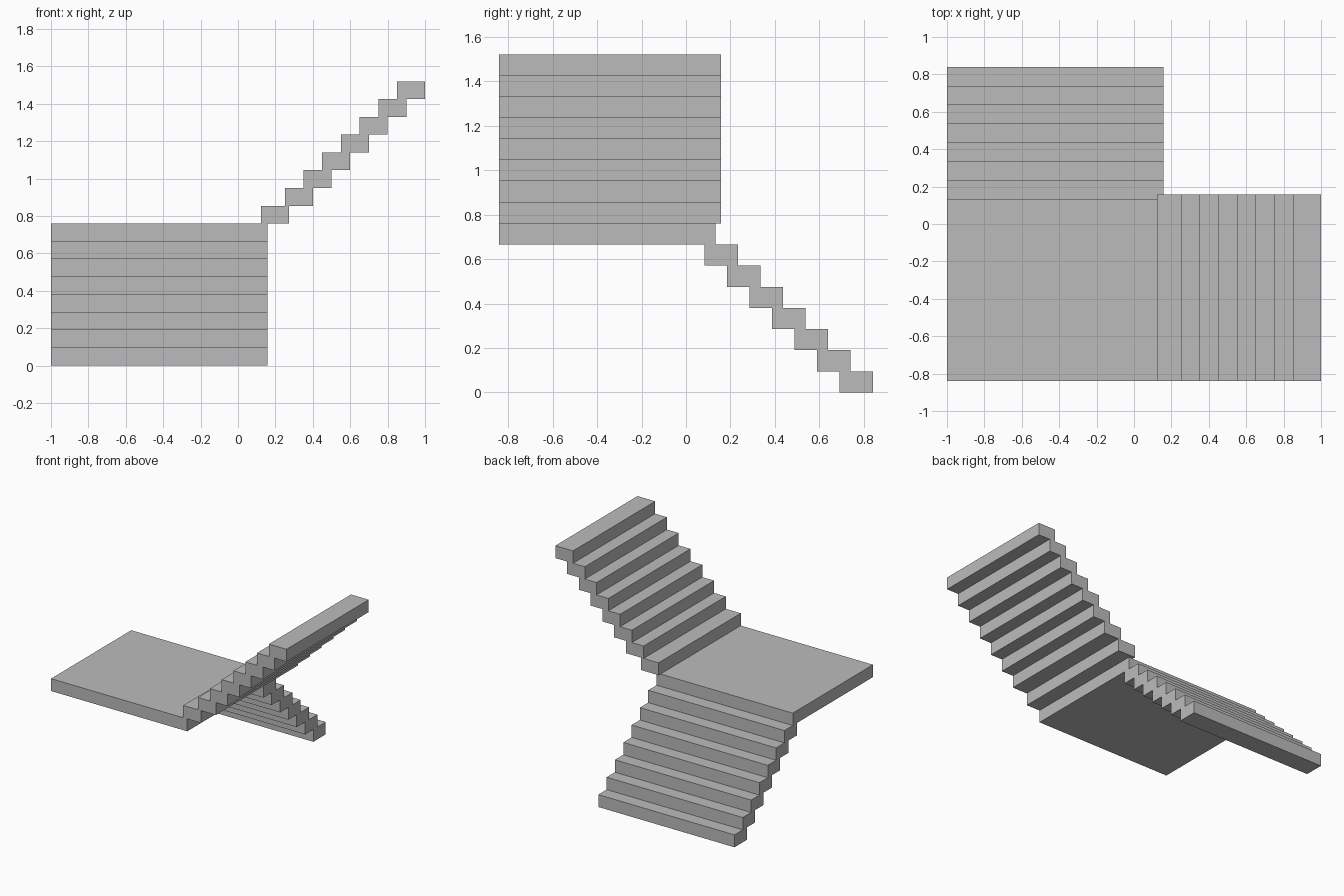
import bpy
import bmesh
from mathutils import Vector

cube = bpy.data.objects.get("Cube")
if cube:
    bpy.data.objects.remove(cube, do_unlink=True)

RISE = 1.52 / 16      # height of one step
TREAD = 0.15          # depth of one step
LEFT, RIGHT = -1.0, 0.157
FRONT, BACK = -0.84, 0.84
LANDING_Z = 7 * RISE

concrete = bpy.data.materials.new("concrete_grey")
concrete.use_nodes = True
colour = (0.5, 0.5, 0.5, 1)
concrete.diffuse_color = colour
concrete.node_tree.nodes["Principled BSDF"].inputs["Base Color"].default_value = colour


def extrude_outline(name, points, offset):
    """Make a solid by sweeping a closed outline along an offset."""
    bm = bmesh.new()
    face = bm.faces.new([bm.verts.new(p) for p in points])
    result = bmesh.ops.extrude_face_region(bm, geom=[face], use_keep_orig=True)
    moved = [v for v in result["geom"] if isinstance(v, bmesh.types.BMVert)]
    bmesh.ops.translate(bm, verts=moved, vec=Vector(offset))
    bmesh.ops.recalc_face_normals(bm, faces=bm.faces[:])
    mesh = bpy.data.meshes.new(name)
    bm.to_mesh(mesh)
    bm.free()
    mesh.materials.append(concrete)
    obj = bpy.data.objects.new(name, mesh)
    bpy.context.collection.objects.link(obj)
    return obj


def stair_outline(starts, base):
    """Stepped outline, as (distance, height) pairs, for overlapping treads."""
    near, far = [], []
    for i, start in enumerate(starts):
        z = base + i * RISE
        far += [(start + TREAD, z), (start + TREAD, z + RISE)]
        near += [(start, z), (start, z + RISE)]
    return far + near[::-1]


# Square landing where the flights turn
extrude_outline("landing",
                [(LEFT, FRONT, LANDING_Z), (RIGHT, FRONT, LANDING_Z),
                 (RIGHT, 0.133, LANDING_Z), (LEFT, 0.133, LANDING_Z)],
                (0, 0, RISE))

# Lower flight climbs from the back towards the landing
lower = stair_outline([BACK - TREAD - i * 0.101 for i in range(7)], 0)
extrude_outline("lower_flight", [(LEFT, y, z) for y, z in lower],
                (RIGHT - LEFT, 0, 0))

# Upper flight climbs towards the left, its first tread set back onto the landing
upper = stair_outline([0.123] + [0.25 + i * 0.1 for i in range(7)],
                      LANDING_Z + RISE)
extrude_outline("upper_flight", [(x, FRONT, z) for x, z in upper],
                (0, 0.157 - FRONT, 0))
